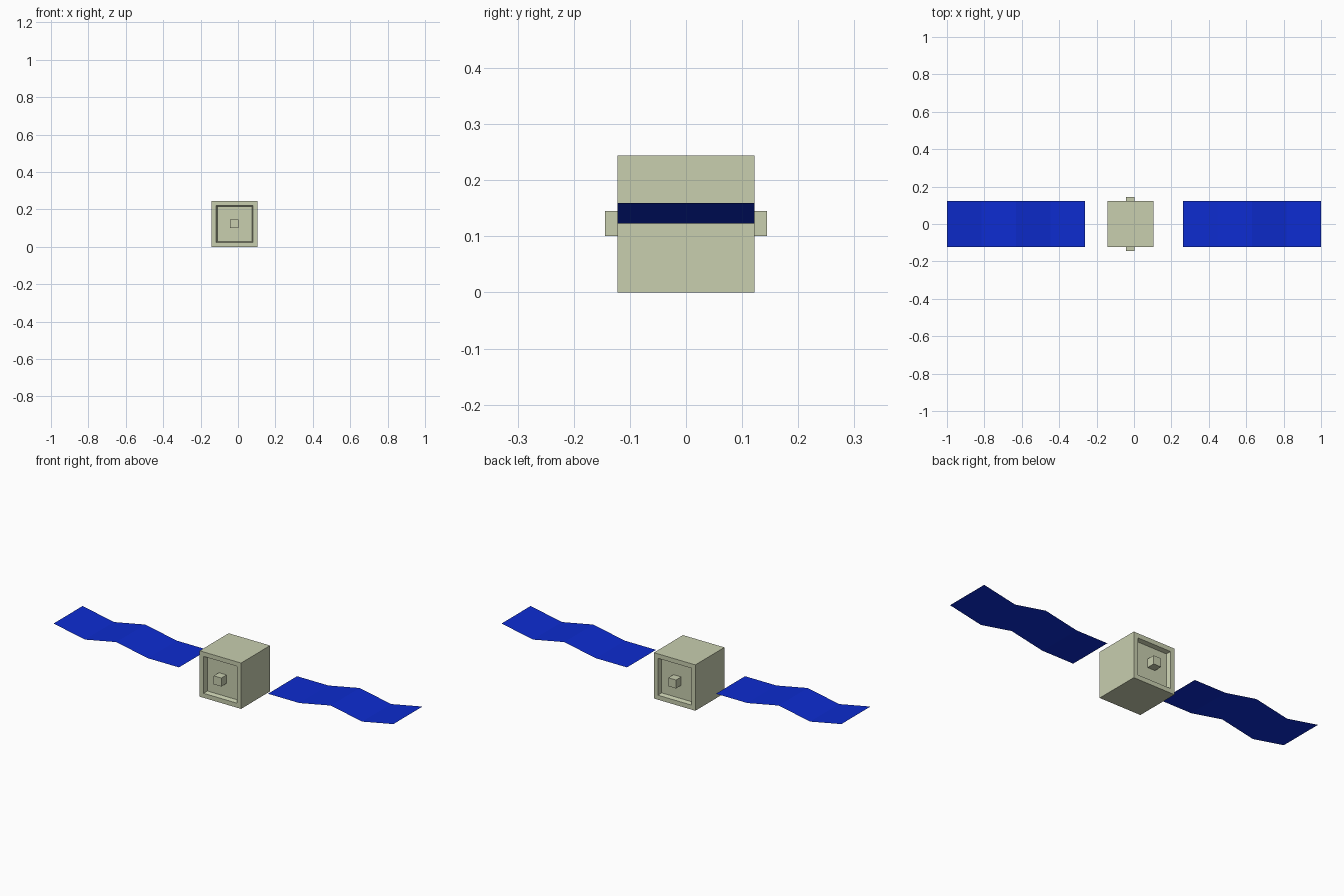
import bpy, bmesh
from mathutils import Matrix

if "Cube" in bpy.data.objects:
    bpy.data.objects.remove(bpy.data.objects["Cube"])

CX, H = -0.0185, 0.122   # body centre in x, half size


def material(name, color):
    m = bpy.data.materials.new(name)
    m.diffuse_color = color
    m.use_nodes = True
    m.node_tree.nodes["Principled BSDF"].inputs["Base Color"].default_value = m.diffuse_color
    return m


def add_object(name, bm, mat):
    mesh = bpy.data.meshes.new(name)
    bm.to_mesh(mesh)
    bm.free()
    mesh.materials.append(mat)
    ob = bpy.data.objects.new(name, mesh)
    bpy.context.collection.objects.link(ob)
    return ob


def cube(size, centre):
    bm = bmesh.new()
    bmesh.ops.create_cube(bm, size=size, matrix=Matrix.Translation(centre))
    return bm


shell = material("pale_shell", (0.58, 0.62, 0.43, 1))
blue = material("panel_blue", (0.004, 0.025, 0.63, 1))

# Cube body with a tapered square recess in the front and back
bm = cube(2 * H, (CX, 0, H))
bm.normal_update()
for face in [f for f in bm.faces if abs(f.normal.y) > 0.9]:
    bmesh.ops.inset_region(bm, faces=[face], thickness=0.034)
    bmesh.ops.inset_region(bm, faces=[face], thickness=0.008)
    bmesh.ops.translate(bm, verts=face.verts, vec=face.normal * -0.022)
add_object("body", bm, shell)

# Small sensor cubes standing in each recess
for name, side in (("front_sensor", -1), ("back_sensor", 1)):
    add_object(name, cube(0.045, (CX - 0.001, side * 0.1215, H + 0.001)), shell)

# Thin folded panels, mirrored left and right
fold = [(0.262, 0.123), (0.4465, 0.123), (0.631, 0.159), (0.8155, 0.123), (1.0, 0.159)]
for name, side in (("right_panel", 1), ("left_panel", -1)):
    bm = bmesh.new()
    rows = [[bm.verts.new((side * x, y, z)) for y in (-H, H)] for x, z in fold]
    for a, b in zip(rows, rows[1:]):
        quad = (a[0], b[0], b[1], a[1])
        bm.faces.new(quad if side > 0 else quad[::-1])
    add_object(name, bm, blue)
